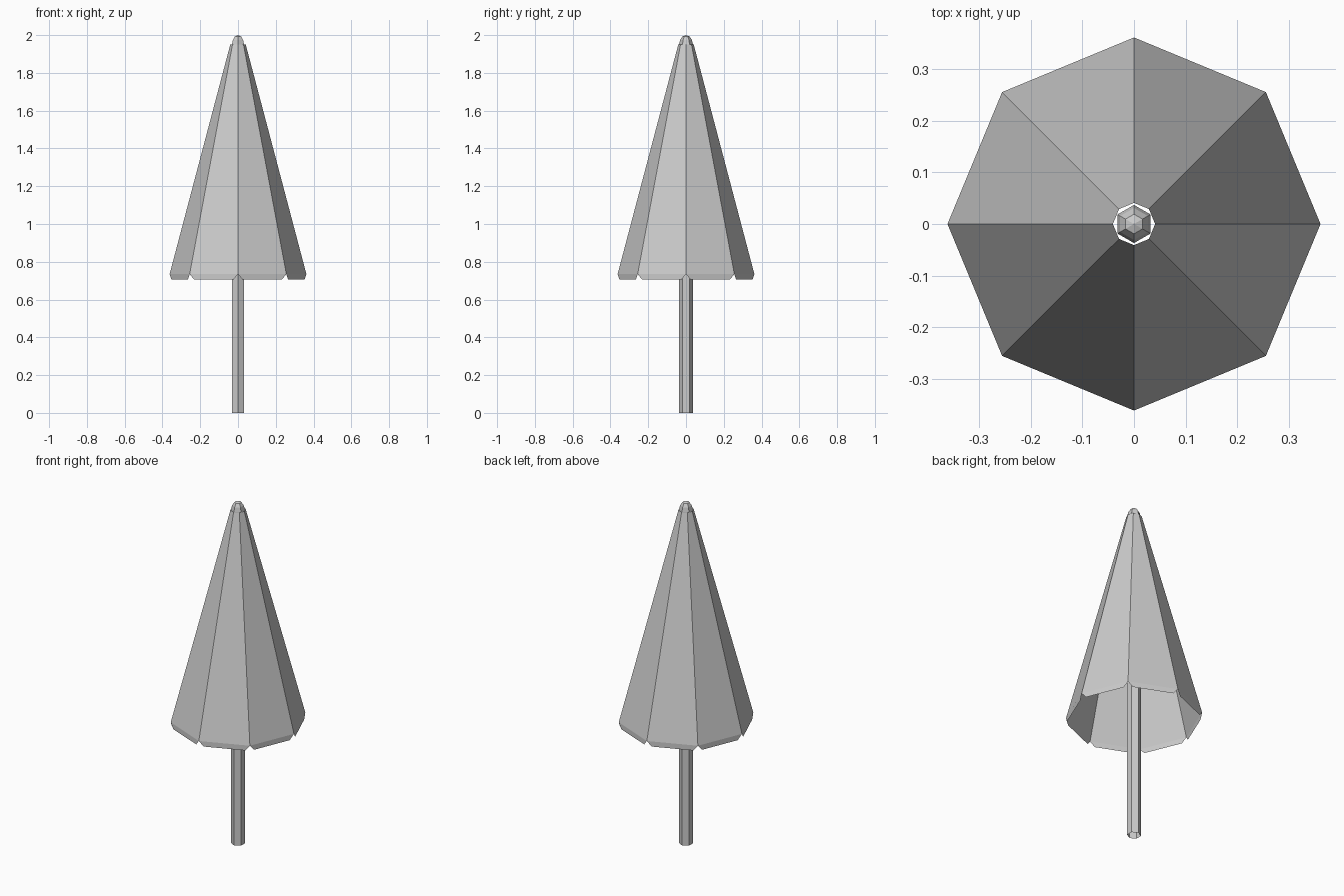
import bpy, bmesh
from math import sin, cos, radians
from mathutils import Vector

if "Cube" in bpy.data.objects:
    bpy.data.objects.remove(bpy.data.objects["Cube"])


def ring(bm, n, r, z, start=0):
    return [bm.verts.new((r * cos(radians(start + 360 * i / n)),
                          r * sin(radians(start + 360 * i / n)), z)) for i in range(n)]


def bridge(bm, low, high):
    n = len(low)
    for i in range(n):
        j = (i + 1) % n
        bm.faces.new((low[i], low[j], high[j], high[i]))


def finish(bm, name):
    mesh = bpy.data.meshes.new(name)
    bm.to_mesh(mesh)
    bm.free()
    obj = bpy.data.objects.new(name, mesh)
    bpy.context.collection.objects.link(obj)
    return obj


# Hexagonal pole, open at the foot, with a rounded tip
bm = bmesh.new()
profile = [(0.037, 0), (0.037, 1.95), (0.031, 1.975), (0.019, 1.993)]
rings = [ring(bm, 6, r, z, 30) for r, z in profile]
for a, b in zip(rings, rings[1:]):
    bridge(bm, a, b)
tip = bm.verts.new((0, 0, 2.0))
for i in range(6):
    bm.faces.new((rings[-1][i], rings[-1][(i + 1) % 6], tip))
finish(bm, "pole")

# Eight-sided closed canopy, a thin cloth shell open at top and bottom
bm = bmesh.new()
rim = ring(bm, 8, 0.362, 0.735)
collar = ring(bm, 8, 0.041, 1.95)
bridge(bm, rim, collar)

# Hanging flap under each panel, with trimmed corners
drop = Vector((0, 0, -0.03))
for i in range(8):
    a, b = rim[i], rim[(i + 1) % 8]
    trim = (b.co - a.co).normalized() * 0.026
    c = bm.verts.new(b.co - trim + drop)
    d = bm.verts.new(a.co + trim + drop)
    bm.faces.new((a, d, c, b))
finish(bm, "canopy")
